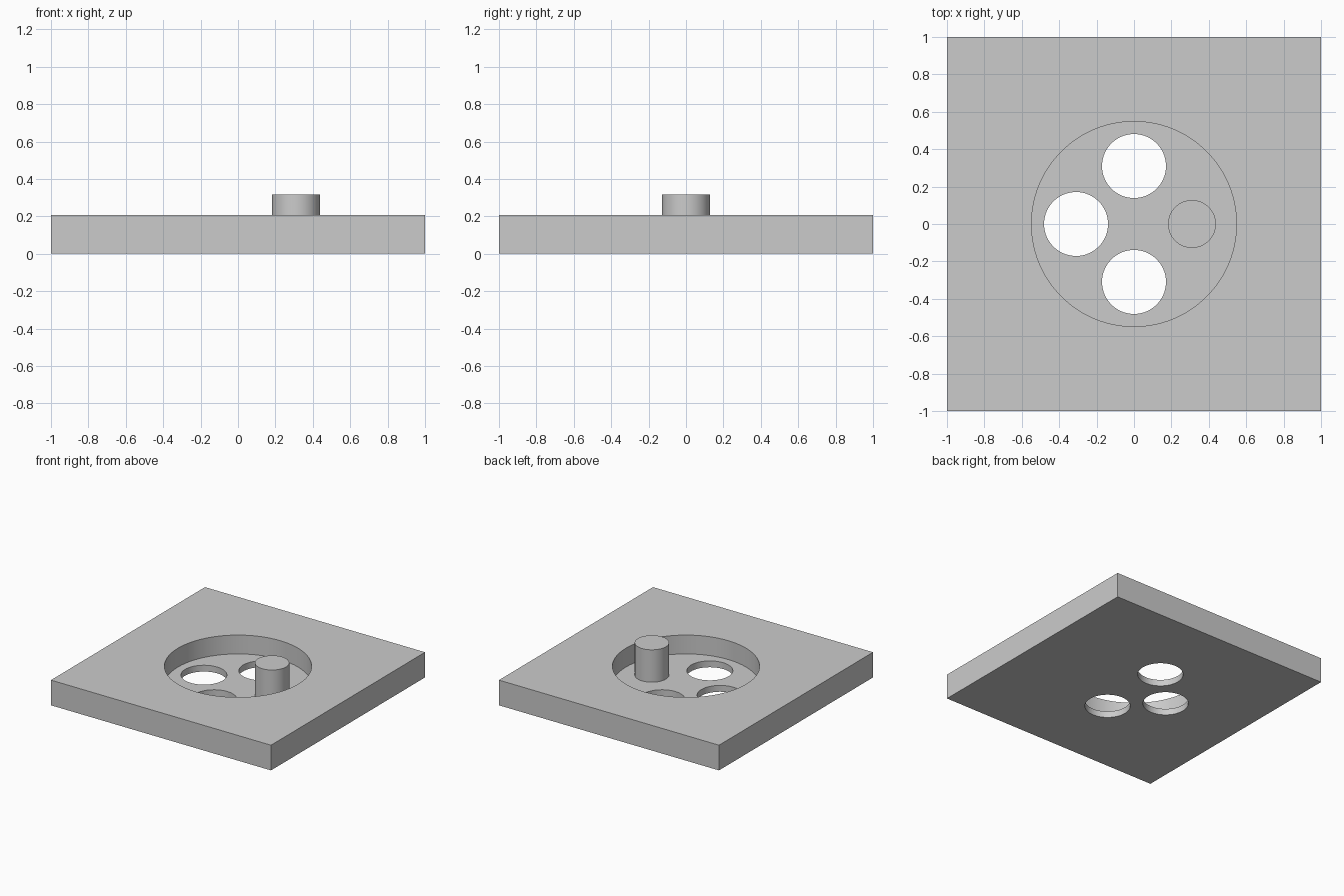
import bpy
import math

if "Cube" in bpy.data.objects:
    bpy.data.objects.remove(bpy.data.objects["Cube"], do_unlink=True)

PLATE_TOP = 0.207
FLOOR = 0.052
PEG_TOP = 0.318
OFFSET = 0.31

grey = bpy.data.materials.new("light_grey")
grey.use_nodes = True
colour = (0.6, 0.6, 0.6, 1)
grey.diffuse_color = colour
grey.node_tree.nodes["Principled BSDF"].inputs["Base Color"].default_value = colour


def cylinder(name, x, y, radius, bottom, top):
    bpy.ops.mesh.primitive_cylinder_add(
        vertices=96, radius=radius, depth=top - bottom,
        location=(x, y, (bottom + top) / 2))
    obj = bpy.context.object
    obj.name = name
    obj.data.materials.append(grey)
    return obj


def cut(target, cutter):
    mod = target.modifiers.new("cut", "BOOLEAN")
    mod.operation = "DIFFERENCE"
    mod.solver = "EXACT"
    mod.object = cutter
    bpy.ops.object.select_all(action="DESELECT")
    target.select_set(True)
    bpy.context.view_layer.objects.active = target
    bpy.ops.object.modifier_apply(modifier=mod.name)
    bpy.data.objects.remove(cutter, do_unlink=True)


def smooth(obj):
    bpy.ops.object.select_all(action="DESELECT")
    obj.select_set(True)
    bpy.context.view_layer.objects.active = obj
    bpy.ops.object.shade_smooth_by_angle(angle=math.radians(30))


# Square base plate
bpy.ops.mesh.primitive_cube_add(size=1, location=(0, 0, PLATE_TOP / 2))
plate = bpy.context.object
plate.name = "base_plate"
plate.scale = (2, 2, PLATE_TOP)
bpy.ops.object.transform_apply(location=True, rotation=False, scale=True)
plate.data.materials.append(grey)

# Round recess, then three through holes in its floor
cut(plate, cylinder("recess_cutter", 0, 0, 0.548, FLOOR, 0.5))
for quarter in (1, 2, 3):
    angle = quarter * math.pi / 2
    cut(plate, cylinder("hole_cutter", OFFSET * math.cos(angle),
                        OFFSET * math.sin(angle), 0.171, -0.2, 0.4))
smooth(plate)

# Peg standing at the fourth position
peg = cylinder("peg", OFFSET, 0, 0.128, FLOOR, PEG_TOP)
smooth(peg)
